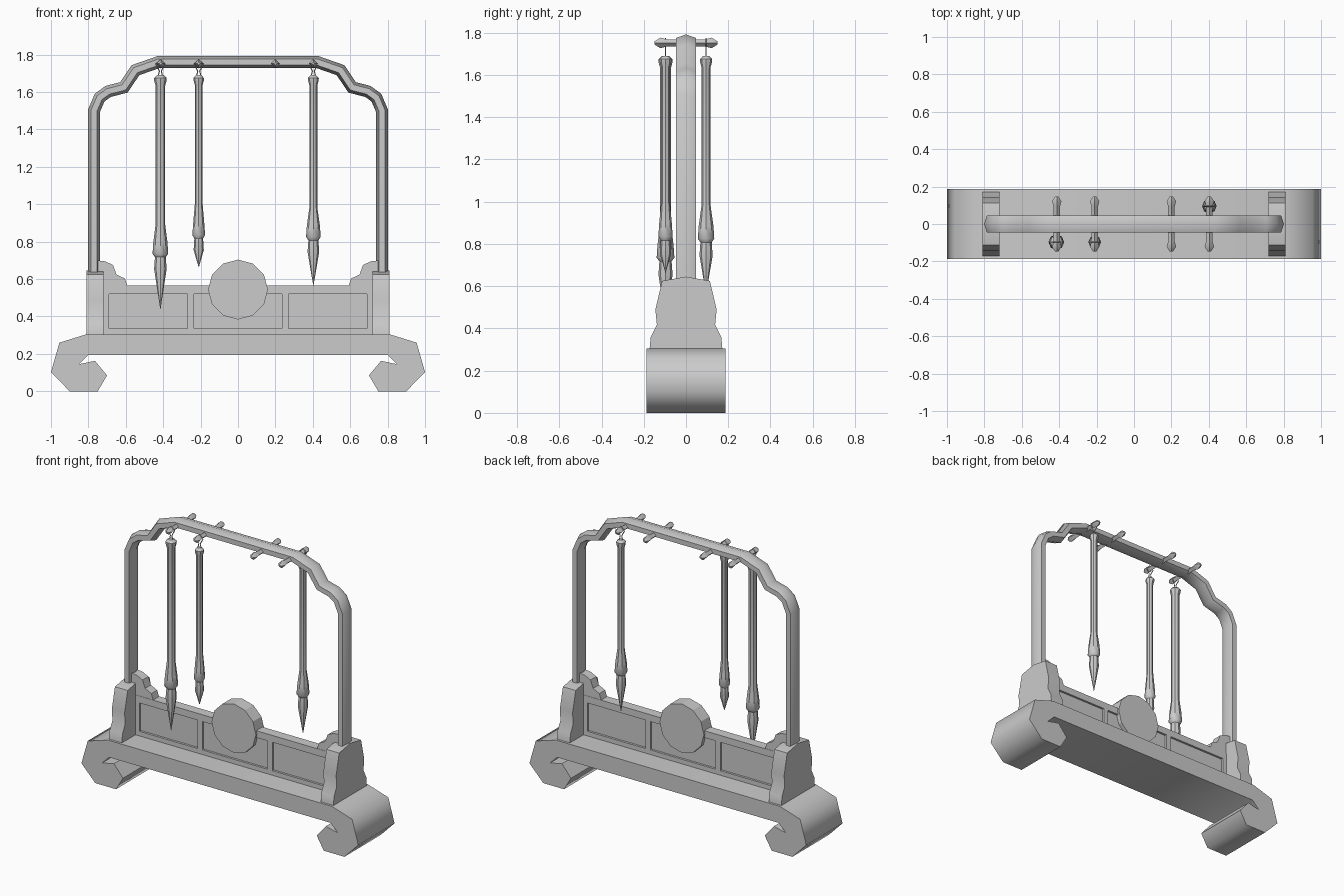
import bpy, bmesh, math
from mathutils import Vector

if "Cube" in bpy.data.objects:
    bpy.data.objects.remove(bpy.data.objects["Cube"])


def finish(bm, name, angle=None):
    bmesh.ops.recalc_face_normals(bm, faces=bm.faces)
    mesh = bpy.data.meshes.new(name)
    bm.to_mesh(mesh)
    bm.free()
    ob = bpy.data.objects.new(name, mesh)
    bpy.context.collection.objects.link(ob)
    if angle:
        bpy.ops.object.select_all(action='DESELECT')
        ob.select_set(True)
        bpy.context.view_layer.objects.active = ob
        bpy.ops.object.shade_smooth_by_angle(angle=math.radians(angle))
    return ob


def prism(name, points, lo, hi, axis='y', angle=None):
    """Extrude a 2D outline (horizontal, z) along y or x."""
    bm = bmesh.new()
    place = (lambda a, z, d: (a, d, z)) if axis == 'y' else (lambda a, z, d: (d, a, z))
    face = bm.faces.new([bm.verts.new(place(a, z, lo)) for a, z in points])
    new = bmesh.ops.extrude_face_region(bm, geom=[face])['geom']
    bmesh.ops.translate(bm, verts=[v for v in new if isinstance(v, bmesh.types.BMVert)],
                        vec=Vector(place(0, 0, hi - lo)))
    return finish(bm, name, angle)


def box(name, x0, x1, z0, z1, half):
    return prism(name, [(x0, z0), (x1, z0), (x1, z1), (x0, z1)], -half, half)


def skin(bm, rings, closed=False):
    n = len(rings[0])
    count = len(rings)
    for i in range(count if closed else count - 1):
        a, b = rings[i], rings[(i + 1) % count]
        for j in range(n):
            k = (j + 1) % n
            bm.faces.new((a[j], a[k], b[k], b[j]))
    if not closed:
        bm.faces.new(rings[0])
        bm.faces.new(rings[-1])


def sweep(name, path, r, ry, sides, y=0, closed=False):
    """Mitred tube along a path in the xz plane."""
    bm = bmesh.new()
    pts = [Vector(p) for p in path]
    rings = []
    for i, p in enumerate(pts):
        prev = pts[i - 1] if i or closed else p
        nxt = pts[(i + 1) % len(pts)] if closed or i < len(pts) - 1 else p
        d1, d2 = (p - prev), (nxt - p)
        d1 = d1.normalized() if d1.length else d2.normalized()
        d2 = d2.normalized() if d2.length else d1
        t = (d1 + d2).normalized()
        n = Vector((-t.y, t.x)) / max(t.dot(d1), 0.5)
        ring = []
        for k in range(sides):
            a = math.tau * k / sides
            q = p + n * r * math.cos(a)
            ring.append(bm.verts.new((q.x, y + ry * math.sin(a), q.y)))
        rings.append(ring)
    skin(bm, rings, closed)
    return finish(bm, name, 70)


def lathe(name, profile, sides, centre, axis='z', angle=40):
    bm = bmesh.new()
    rings = []
    for r, h in profile:
        ring = []
        for k in range(sides):
            a = math.tau * k / sides
            u, v = r * math.cos(a), r * math.sin(a)
            off = (u, v, h) if axis == 'z' else (u, h, v)
            ring.append(bm.verts.new(Vector(centre) + Vector(off)))
        rings.append(ring)
    skin(bm, rings)
    return finish(bm, name, angle)


# Base with scrolled feet
half = [(0.80, 0.195), (0.85, 0.145), (0.765, 0.163), (0.70, 0.085), (0.75, 0), (0.90, 0),
        (1.0, 0.103), (0.955, 0.26), (0.81, 0.305)]
prism('scroll_base', half + [(-x, z) for x, z in reversed(half)], -0.187, 0.187, angle=62)

# Post blocks and stepped brackets beside them
side = [(0.172, 0.305), (0.167, 0.36), (0.138, 0.417), (0.145, 0.49), (0.113, 0.625)]
block = side + [(0, 0.645)] + [(-y, z) for y, z in reversed(side)]
bracket = [(0.72, 0.56), (0.59, 0.56), (0.605, 0.603), (0.65, 0.625), (0.668, 0.675),
           (0.71, 0.695), (0.755, 0.70), (0.755, 0.56)]
for s, label in ((-1, 'left'), (1, 'right')):
    prism(label + '_post_block', block, s * 0.718, s * 0.81, 'x', angle=35)
    prism(label + '_bracket', [(s * x, z) for x, z in bracket], -0.03, 0.03, angle=35)

# Back rail: recessed core, rails and stiles
box('panel_core', -0.73, 0.73, 0.30, 0.55, 0.018)
box('panel_bottom_rail', -0.73, 0.73, 0.30, 0.335, 0.032)
box('panel_top_rail', -0.73, 0.73, 0.52, 0.565, 0.032)
for x0, x1 in ((-0.73, -0.69), (-0.27, -0.235), (0.235, 0.27), (0.69, 0.73)):
    box('panel_stile', x0, x1, 0.335, 0.52, 0.032)

# Central medallion
prism('medallion', [(0.16 * math.sin(math.tau * i / 12), 0.544 + 0.16 * math.cos(math.tau * i / 12))
                    for i in range(12)], -0.044, 0.044)

# Bent hanging frame
arm = [(0.77, 0.60), (0.77, 1.50), (0.74, 1.57), (0.695, 1.603), (0.61, 1.625),
       (0.548, 1.717), (0.425, 1.76)]
sweep('hanging_frame', arm + [(-x, z) for x, z in reversed(arm)], 0.032, 0.054, 6)

# Pegs through the top bar
peg = [(0.008, 0.148), (0.025, 0.122), (0.017, 0.092), (0.017, 0)]
peg_profile = peg + [(r, -y) for r, y in reversed(peg[:-1])]
for x in (-0.413, -0.21, 0.20, 0.403):
    lathe('peg', peg_profile, 4, (x, 0, 1.752), 'y')

# Brushes: (x, y, shaft radius, flare start, flare end, flare radius, tip)
for x, y, r, z1, z2, rf, tip in ((-0.415, -0.097, 0.026, 0.89, 0.735, 0.042, 0.44),
                                 (-0.21, -0.097, 0.02, 1.01, 0.835, 0.034, 0.665),
                                 (0.403, 0.095, 0.021, 0.985, 0.825, 0.039, 0.567)):
    lathe('brush_handle', [(r * 0.7, 1.69), (r + 0.008, 1.675), (r + 0.007, 1.66), (r, 1.635),
                           (r, z1), (rf - 0.004, z2 + 0.06), (rf, z2), (rf * 0.68, z2 - 0.018)],
          8, (x, y, 0))
    lathe('brush_bristles', [(rf * 0.66, z2), (rf * 0.7, z2 - 0.025), (rf * 0.8, z2 - 0.08),
                             (0.001, tip)], 8, (x, y, 0))
    loop = [(0, 1.773), (0.025, 1.75), (0.005, 1.712), (0.013, 1.682),
            (-0.013, 1.682), (-0.005, 1.712), (-0.025, 1.75)]
    sweep('hanging_loop', [(x + a, z) for a, z in loop], 0.003, 0.003, 4, y, closed=True)
